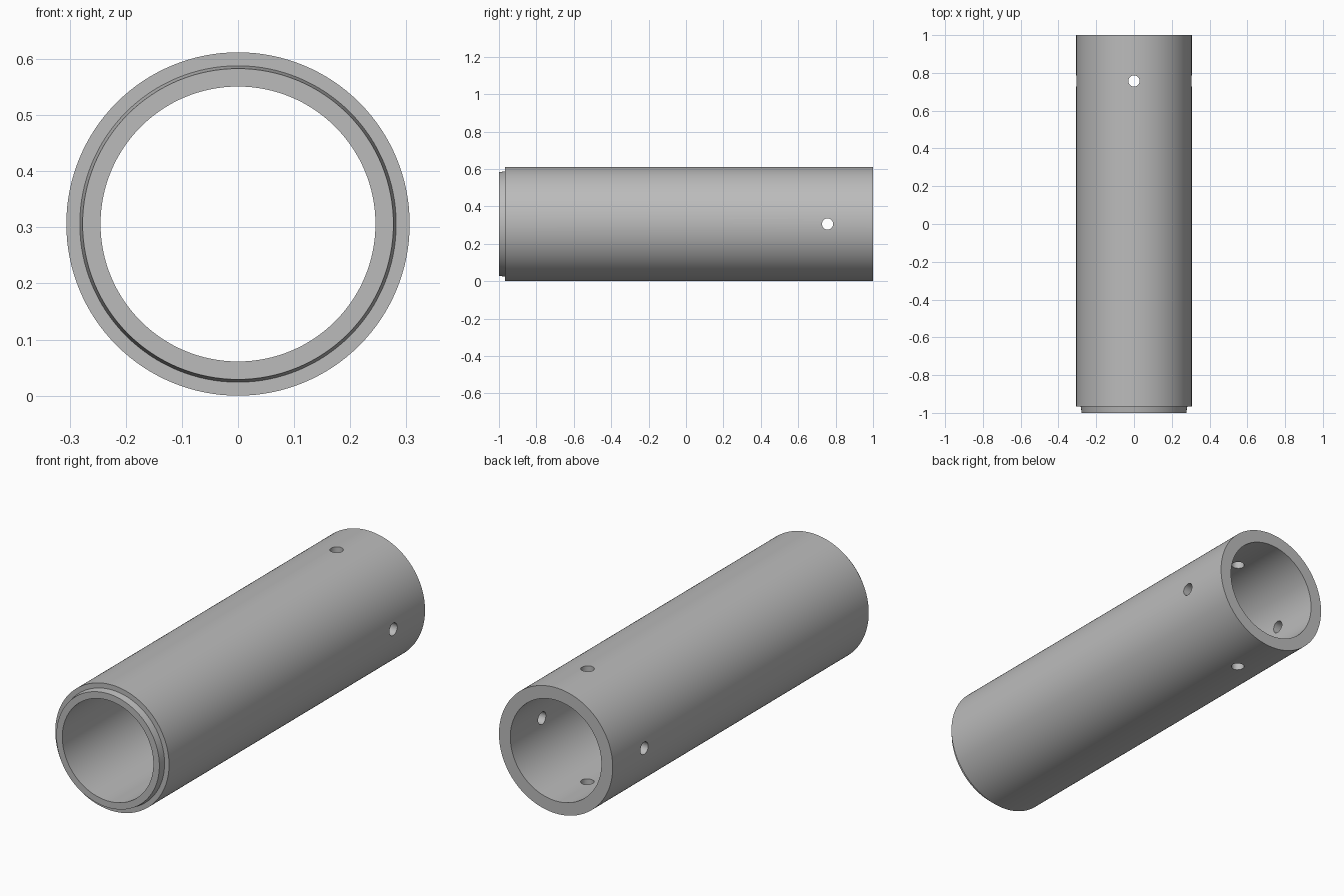
import bpy, bmesh, math
from mathutils import Matrix

cube = bpy.data.objects.get("Cube")
if cube:
    bpy.data.objects.remove(cube, do_unlink=True)

SEGMENTS = 128
R_OUT, R_IN = 0.306, 0.245
HOLE_Y, HOLE_R = 0.757, 0.03

grey = bpy.data.materials.new("plain grey")
grey.use_nodes = True
colour = (0.5, 0.5, 0.5, 1)
grey.diffuse_color = colour
grey.node_tree.nodes["Principled BSDF"].inputs["Base Color"].default_value = colour


def new_object(name, bm):
    bmesh.ops.recalc_face_normals(bm, faces=bm.faces)
    mesh = bpy.data.meshes.new(name)
    bm.to_mesh(mesh)
    bm.free()
    mesh.materials.append(grey)
    obj = bpy.data.objects.new(name, mesh)
    bpy.context.collection.objects.link(obj)
    return obj


# Tube wall with a tapered spigot at the front, as (radius, y) turned about y
profile = [(R_IN, -1), (0.277, -1), (0.282, -0.967), (R_OUT, -0.967),
           (R_OUT, 1), (R_IN, 1)]
bm = bmesh.new()
rings = []
for i in range(SEGMENTS):
    a = 2 * math.pi * i / SEGMENTS
    rings.append([bm.verts.new((r * math.cos(a), y, R_OUT + r * math.sin(a)))
                  for r, y in profile])
for i in range(SEGMENTS):
    a, b = rings[i], rings[(i + 1) % SEGMENTS]
    for j in range(len(profile)):
        k = (j + 1) % len(profile)
        bm.faces.new((a[j], a[k], b[k], b[j]))
tube = new_object("tube", bm)

# Two crossing drills make the four pin holes near the back
for name, axis in (("upright_drill", "Z"), ("sideways_drill", "Y")):
    bm = bmesh.new()
    place = Matrix.Translation((0, HOLE_Y, R_OUT))
    if axis == "Y":
        place = place @ Matrix.Rotation(math.pi / 2, 4, "Y")
    bmesh.ops.create_cone(bm, cap_ends=True, segments=32, radius1=HOLE_R,
                          radius2=HOLE_R, depth=0.8, matrix=place)
    drill = new_object(name, bm)
    drill.hide_render = True
    drill.hide_set(True)
    cut = tube.modifiers.new(name, "BOOLEAN")
    cut.operation = "DIFFERENCE"
    cut.solver = "EXACT"
    cut.object = drill

# Apply the cuts, then smooth the round walls and keep the rims sharp
bpy.ops.object.select_all(action="DESELECT")
tube.select_set(True)
bpy.context.view_layer.objects.active = tube
for name in [m.name for m in tube.modifiers]:
    bpy.ops.object.modifier_apply(modifier=name)
for name in ("upright_drill", "sideways_drill"):
    bpy.data.objects.remove(bpy.data.objects[name], do_unlink=True)
bpy.ops.object.shade_smooth_by_angle(angle=math.radians(30))
